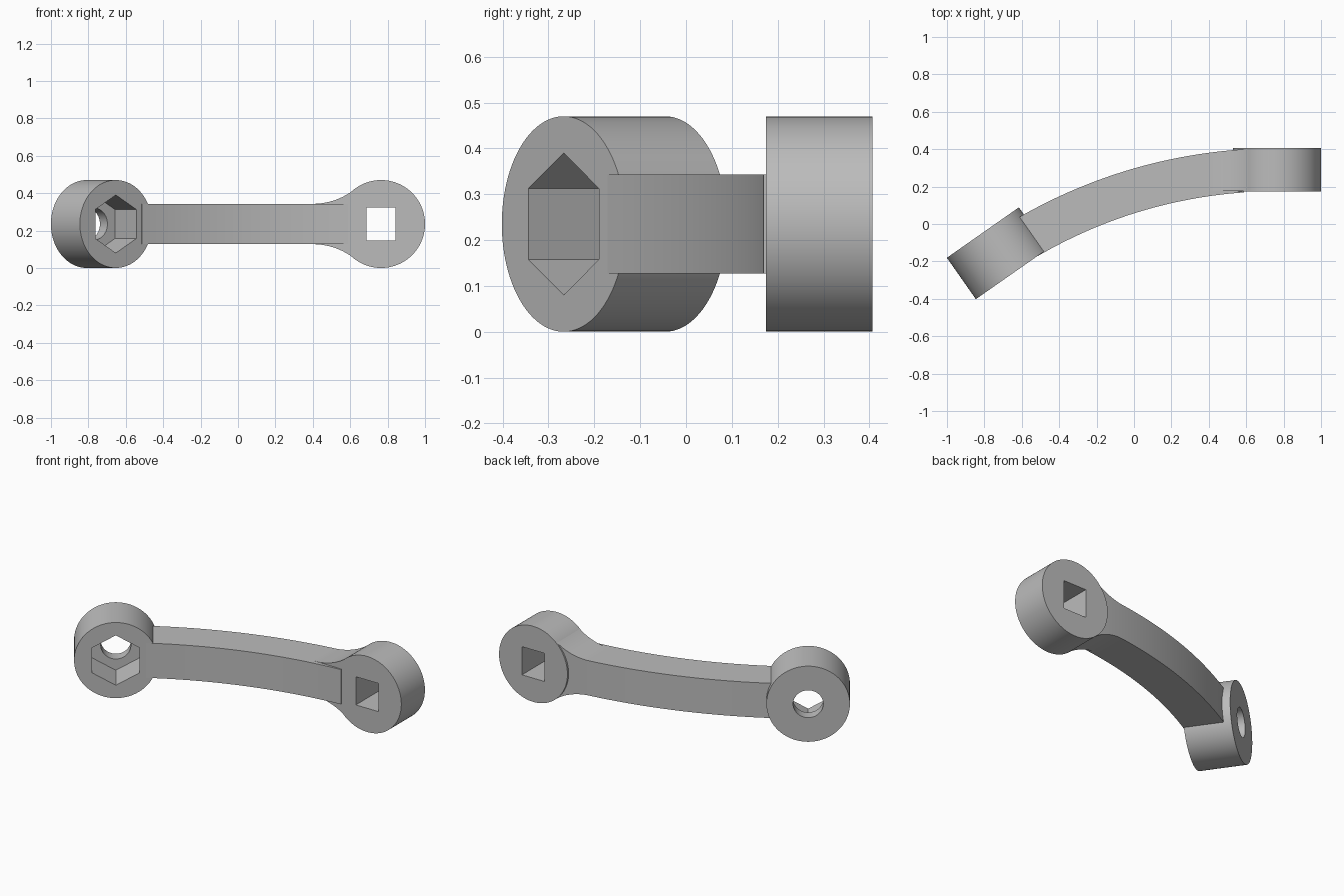
import bpy, bmesh
from math import radians, sin, cos, sqrt, asin
from mathutils import Vector

default = bpy.data.objects.get("Cube")
if default:
    bpy.data.objects.remove(default, do_unlink=True)

MID = 0.235                       # half height of the tool, also the boss radius
ARM_HALF = 0.108
BEND = Vector((0.765, -2.36))     # centre of the arm's bend
R_IN, R_OUT = 2.535, 2.765
TILT = radians(35)

steel = bpy.data.materials.new("grey_steel")
steel.use_nodes = True
grey = (0.5, 0.5, 0.5, 1)
steel.diffuse_color = grey
steel.node_tree.nodes["Principled BSDF"].inputs["Base Color"].default_value = grey


def finish(obj):
    obj.data.materials.clear()
    obj.data.materials.append(steel)
    bpy.ops.object.select_all(action='DESELECT')
    obj.select_set(True)
    bpy.context.view_layer.objects.active = obj
    bpy.ops.object.shade_smooth_by_angle(angle=radians(30))


def cylinder(name, sides, radius, depth, centre, turn):
    """Cylinder facing the front, turned about the vertical."""
    bpy.ops.mesh.primitive_cylinder_add(vertices=sides, radius=radius, depth=depth,
                                        location=centre, rotation=(radians(90), 0, turn))
    obj = bpy.context.object
    obj.name = name
    return obj


def cut(obj, cutters):
    for cutter in cutters:
        cutter.hide_render = True
        mod = obj.modifiers.new("hole", 'BOOLEAN')
        mod.operation = 'DIFFERENCE'
        mod.solver = 'EXACT'
        mod.object = cutter
    bpy.context.view_layer.update()
    mesh = bpy.data.meshes.new_from_object(
        obj.evaluated_get(bpy.context.evaluated_depsgraph_get()))
    obj.modifiers.clear()
    obj.data = mesh
    for cutter in cutters:
        bpy.data.objects.remove(cutter, do_unlink=True)


def loft(name, stations):
    """Box-section bar from (front point, back point, half height) stations."""
    bm = bmesh.new()
    rings = []
    for front, back, half in stations:
        rings.append([bm.verts.new((p[0], p[1], MID + s * half))
                      for p, s in ((front, -1), (back, -1), (back, 1), (front, 1))])
    for a, b in zip(rings, rings[1:]):
        for i in range(4):
            j = (i + 1) % 4
            bm.faces.new((a[i], a[j], b[j], b[i]))
    bm.faces.new(rings[0])
    bm.faces.new(rings[-1])
    bmesh.ops.recalc_face_normals(bm, faces=bm.faces)
    mesh = bpy.data.meshes.new(name)
    bm.to_mesh(mesh)
    bm.free()
    obj = bpy.data.objects.new(name, mesh)
    bpy.context.collection.objects.link(obj)
    finish(obj)


# Square-drive boss
square_boss = cylinder("square_boss", 96, MID, 0.232, (0.765, 0.291, MID), 0)
bpy.ops.mesh.primitive_cube_add(size=1, location=(0.765, 0.291, MID))
square_cutter = bpy.context.object
square_cutter.scale = (0.155, 0.6, 0.175)
cut(square_boss, [square_cutter])
finish(square_boss)

# Tilted socket boss: hexagonal pocket with a round hole behind it
face = Vector((-0.653, -0.267, MID))
inward = Vector((-sin(TILT), cos(TILT), 0))
socket_boss = cylinder("socket_boss", 96, MID, 0.27, face + inward * 0.135, TILT)
hex_cutter = cylinder("hex_cutter", 6, 0.155, 0.4, face, TILT)
round_cutter = cylinder("round_cutter", 48, 0.085, 0.4, face + inward * 0.25, TILT)
cut(socket_boss, [hex_cutter, round_cutter])
finish(socket_boss)


# Curved arm
def on_arc(radius, angle):
    return BEND + radius * Vector((-sin(angle), cos(angle)))


steps = 32
angles = [radians(30.3 + (4.0 - 30.3) * i / steps) for i in range(steps + 1)]
loft("curved_arm", [(on_arc(R_IN, a), on_arc(R_OUT, a), ARM_HALF) for a in angles])


# Rounded flare from the arm into the square boss
def flare_half(x):
    start, tangent, r = 0.4, 0.62, 0.36
    if x < tangent:
        return ARM_HALF + r - sqrt(r * r - (x - start) ** 2)
    return sqrt((MID - 0.001) ** 2 - (x - BEND.x) ** 2)


flare = []
for i in range(19):
    x = 0.4 + 0.24 * i / 18
    back = on_arc(R_OUT, asin((BEND.x - x) / R_OUT))
    flare.append(((x, 0.177), back, flare_half(x)))
loft("arm_flare", flare)
